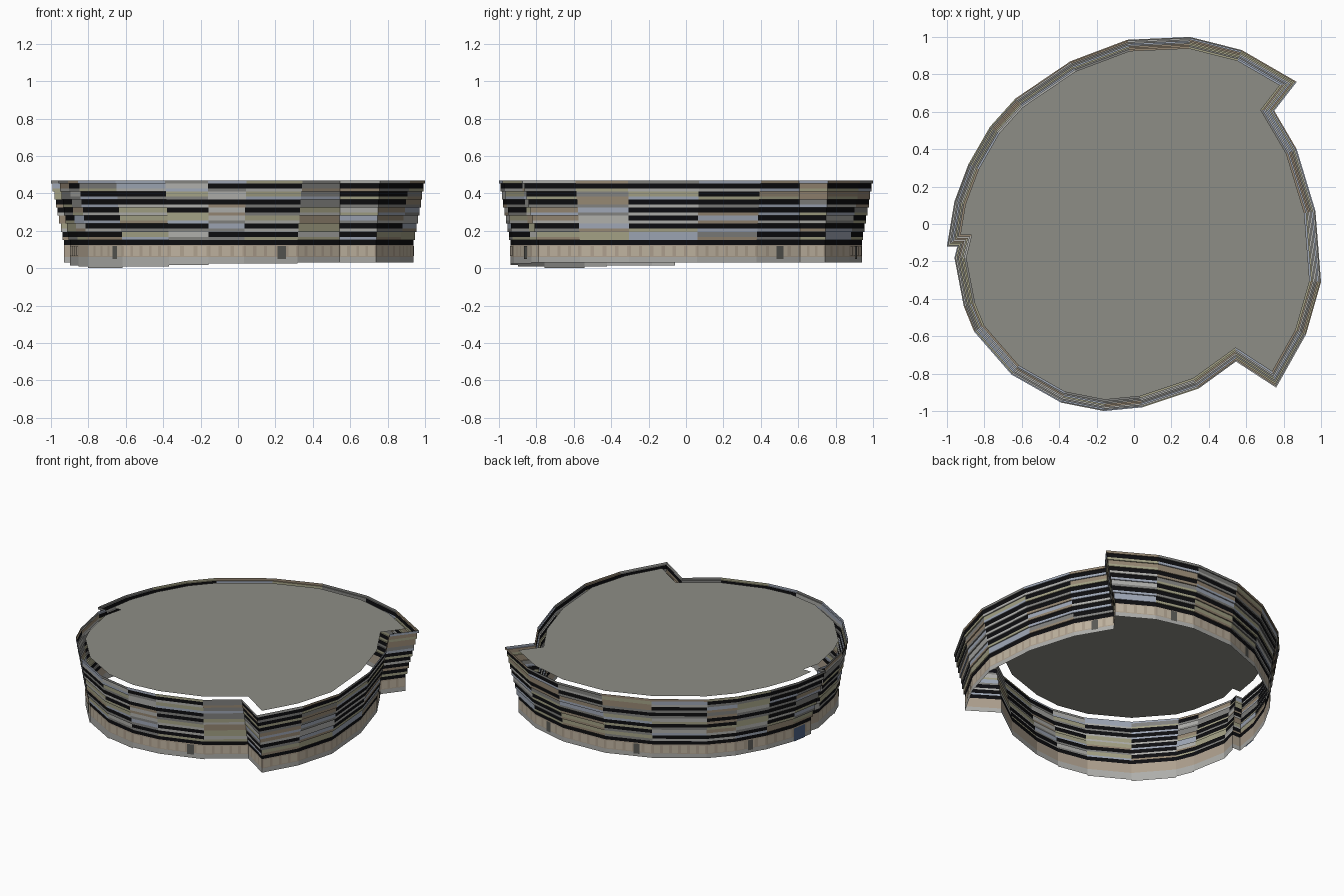
import bpy, random
from mathutils import Vector

if "Cube" in bpy.data.objects:
    bpy.data.objects.remove(bpy.data.objects["Cube"])

random.seed(4)

# Outer edge of the building at the top, counter-clockwise, with three notches
OUT = [Vector(p) for p in [
    (.87, .76), (.576, .93), (.30, 1), (-.035, .985), (-.34, .87), (-.635, .67),
    (-.77, .52), (-.885, .32), (-.96, .12), (-1, -.12), (-.945, -.12), (-.96, -.18),
    (-.91, -.44), (-.855, -.575), (-.655, -.805), (-.39, -.955), (-.16, -1),
    (.045, -.98), (.345, -.88), (.545, -.735), (.76, -.875), (.92, -.59),
    (1, -.31), (.97, .07), (.87, .40), (.75, .605)]]
N = len(OUT)
FLARE, Z0, TOP, ROWS = .06, .125, .47, 8


def inset(d):
    """Mitred inward offset of the outline."""
    res = []
    for i, p in enumerate(OUT):
        a = (p - OUT[i - 1]).normalized()
        b = (OUT[(i + 1) % N] - p).normalized()
        na, nb = Vector((-a.y, a.x)), Vector((-b.y, b.x))
        res.append(p + (na + nb) * d / (1 + na.dot(nb)))
    return res


def material(name, rgb):
    m = bpy.data.materials.new(name)
    m.diffuse_color = (*rgb, 1)
    m.use_nodes = True
    m.node_tree.nodes["Principled BSDF"].inputs["Base Color"].default_value = m.diffuse_color
    return m


MATS = [material(n, c) for n, c in [
    ("black_glass", (.004, .004, .005)), ("tan", (.30, .24, .17)),
    ("blue_grey", (.34, .38, .46)), ("olive_grey", (.36, .35, .23)),
    ("pale_grey", (.42, .42, .40)), ("mid_grey", (.22, .22, .21)),
    ("beige", (.42, .35, .27)), ("pale_beige", (.52, .45, .35)),
    ("concrete", (.42, .42, .40)), ("door_grey", (.10, .10, .09)),
    ("gate_blue", (.08, .13, .25)), ("roof_grey", (.27, .27, .24))]]


def build(name, quads):
    """Object from a list of (corner list, material index)."""
    verts, faces = [], []
    for corners, _ in quads:
        faces.append(range(len(verts), len(verts) + len(corners)))
        verts += corners
    me = bpy.data.meshes.new(name)
    me.from_pydata(verts, [], [list(f) for f in faces])
    used = sorted({m for _, m in quads})
    for m in used:
        me.materials.append(MATS[m])
    for poly, (_, m) in zip(me.polygons, quads):
        poly.material_index = used.index(m)
    ob = bpy.data.objects.new(name, me)
    bpy.context.collection.objects.link(ob)
    return ob


def strip(lo, hi, i, za, zb):
    j = (i + 1) % N
    return [(*lo[i], za), (*lo[j], za), (*hi[j], zb), (*hi[i], zb)]


# Facade: stacked window strips, each capped by a lip stepping outward
facade = []
h = (TOP - Z0) / ROWS
for r in range(ROWS):
    lo = inset(FLARE * (1 - r / ROWS))
    hi = inset(FLARE * (1 - (r + 1) / ROWS))
    z = Z0 + r * h
    for i in range(N):
        dark = r == 0 or random.random() < .5
        col = 0 if dark else random.choice([1, 2, 3, 4, 5])
        lip = random.choice([1, 2, 3, 4, 5, 5])
        facade.append((strip(lo, lo, i, z, z + .62 * h), col))
        facade.append((strip(lo, hi, i, z + .62 * h, z + .62 * h), lip))
        facade.append((strip(hi, hi, i, z + .62 * h, z + h), lip))
build("banded_facade", facade)

# Base wall: concrete plinth that steps down with the ground, beige band above
foot = inset(FLARE)
bottom = {10: .015, 11: .015, 12: .008, 13: 0, 14: .01, 15: .018, 16: .025, 17: .025}
base = []
for i in range(N):
    base.append((strip(foot, foot, i, bottom.get(i, .03), .06), 8))
    base.append((strip(foot, foot, i, .06, Z0), 6))
build("base_wall", base)


def panel(i, t0, t1, za, zb, gap):
    """Flat panel just outside base segment i."""
    a, b = foot[i], foot[(i + 1) % N]
    d = (b - a).normalized()
    n = Vector((d.y, -d.x)) * gap
    p, q = a.lerp(b, t0) + n, a.lerp(b, t1) + n
    return [(*p, za), (*q, za), (*q, zb), (*p, zb)]


# Window panels along the base
windows = []
for i in range(N):
    length = (foot[(i + 1) % N] - foot[i]).length
    k = int(length / .055)
    for s in range(k if length > .15 else 0):
        windows.append((panel(i, (s + .15) / k, (s + .85) / k, .065, .118, .002), 7))
build("base_windows", windows)

# Doors and the large blue gate
doors = [(panel(i, t, t + w, .05, .12, .004), 9) for i, t, w in [
    (13, .72, .14), (17, .62, .16), (24, .45, .16), (3, .6, .13), (6, .4, .16), (1, .4, .16)]]
build("doors", doors)
build("gate", [(panel(8, .02, .62, .03, .12, .005), 10)])

# Flat roof, set in from the flared rim with an open gap
build("roof", [([(*p, TOP - .006) for p in foot], 11)])
